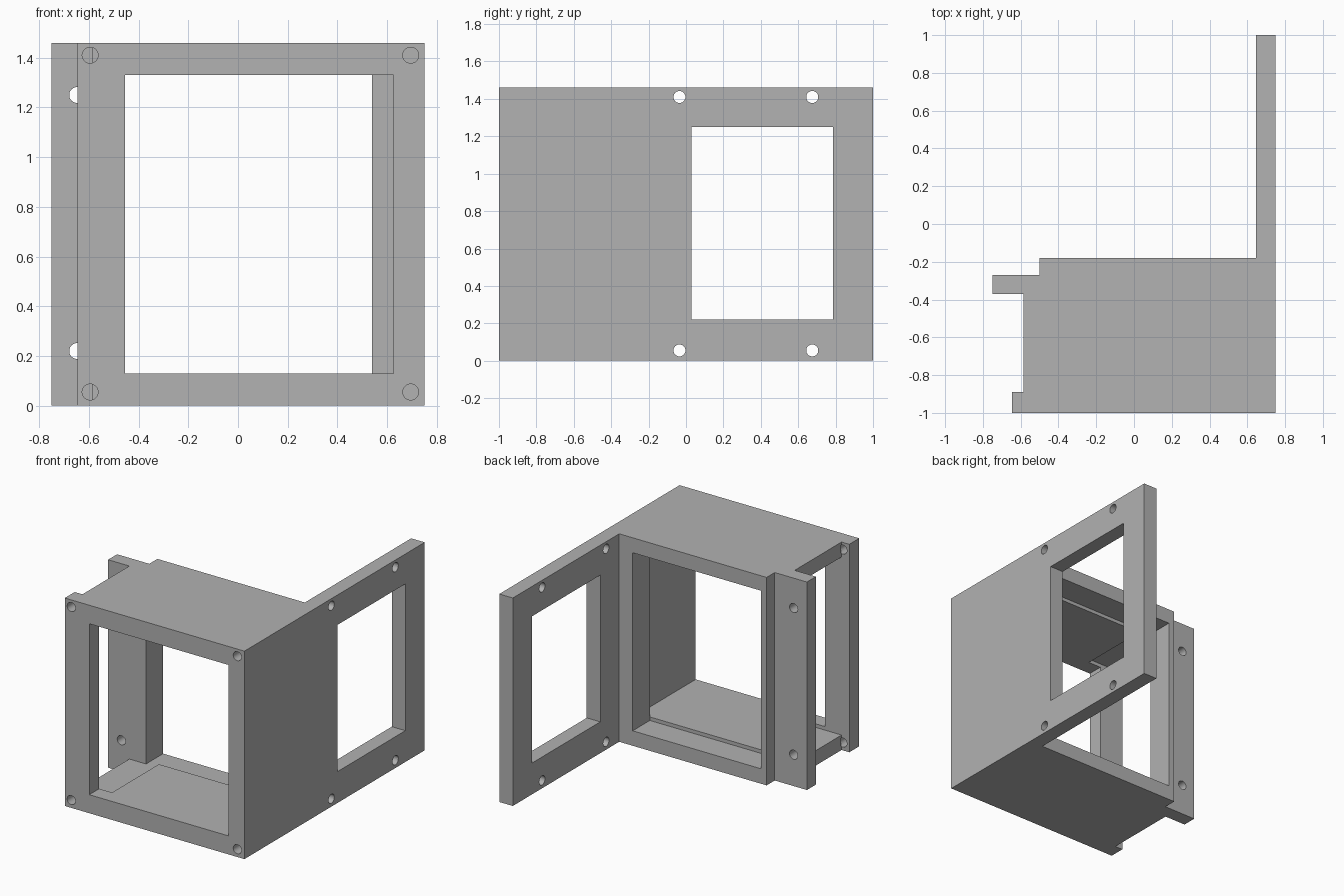
import bpy
import bmesh
from math import pi
from mathutils import Matrix, Vector

if "Cube" in bpy.data.objects:
    bpy.data.objects.remove(bpy.data.objects["Cube"], do_unlink=True)

HEIGHT = 1.46

grey = bpy.data.materials.new("plain grey")
grey.use_nodes = True
grey.diffuse_color = (0.445, 0.445, 0.445, 1)
grey.node_tree.nodes["Principled BSDF"].inputs["Base Color"].default_value = grey.diffuse_color


def make_object(name, bm):
    bmesh.ops.recalc_face_normals(bm, faces=bm.faces)
    mesh = bpy.data.meshes.new(name)
    bm.to_mesh(mesh)
    bm.free()
    mesh.materials.append(grey)
    obj = bpy.data.objects.new(name, mesh)
    bpy.context.collection.objects.link(obj)
    return obj


def cut(target, bm):
    """Subtract a shape from the target and discard the cutter."""
    cutter = make_object("cutter", bm)
    cutter.hide_render = True
    mod = target.modifiers.new("cut", "BOOLEAN")
    mod.operation = "DIFFERENCE"
    mod.solver = "EXACT"
    mod.object = cutter
    bpy.context.view_layer.objects.active = target
    bpy.ops.object.modifier_apply(modifier=mod.name)
    bpy.data.objects.remove(cutter, do_unlink=True)


def cut_box(target, x, y, z):
    low, high = Vector((x[0], y[0], z[0])), Vector((x[1], y[1], z[1]))
    bm = bmesh.new()
    place = Matrix.Translation((low + high) / 2) @ Matrix.Diagonal((*(high - low), 1))
    bmesh.ops.create_cube(bm, size=1, matrix=place)
    cut(target, bm)


def cut_hole(target, centre, axis, length):
    turn = Matrix.Rotation(pi / 2, 4, "Y" if axis == "X" else "X")
    bm = bmesh.new()
    bmesh.ops.create_cone(bm, cap_ends=True, segments=32, radius1=0.032, radius2=0.032,
                          depth=length, matrix=Matrix.Translation(centre) @ turn)
    cut(target, bm)


# Solid bracket: plan outline with long side panel and mounting flange
outline = [(-0.645, -1), (0.75, -1), (0.75, 1), (0.645, 1), (0.645, -0.18), (-0.5, -0.18),
           (-0.5, -0.27), (-0.75, -0.27), (-0.75, -0.37), (-0.585, -0.37),
           (-0.585, -0.89), (-0.645, -0.89)]
bm = bmesh.new()
base = bm.faces.new([bm.verts.new((x, y, 0)) for x, y in outline])
top = bmesh.ops.extrude_face_region(bm, geom=[base])["geom"]
bmesh.ops.translate(bm, vec=(0, 0, HEIGHT),
                    verts=[v for v in top if isinstance(v, bmesh.types.BMVert)])
bracket = make_object("bracket_housing", bm)

# Front window and main cavity, open side, rear opening
rim, thin = 0.13, 0.105
cut_box(bracket, (-0.455, 0.625), (-1.1, -0.37), (rim, HEIGHT - rim))
cut_box(bracket, (-0.8, -0.355), (-0.89, -0.37), (thin, HEIGHT - thin))
cut_box(bracket, (-0.455, 0.54), (-0.37, -0.1), (thin, HEIGHT - thin))

# Window in the side panel
cut_box(bracket, (0.6, 0.8), (0.03, 0.785), (0.22, 1.25))

# Screw holes: front frame, side panel and flange
for z in (0.055, 1.41):
    for x in (-0.595, 0.695):
        cut_hole(bracket, (x, -1, z), "Y", 0.23)
    for y in (-0.035, 0.675):
        cut_hole(bracket, (0.7, y, z), "X", 0.3)
for z in (0.22, 1.25):
    cut_hole(bracket, (-0.647, -0.32, z), "Y", 0.3)

# Smooth hole walls, crisp edges
bpy.ops.object.select_all(action="DESELECT")
bracket.select_set(True)
bpy.context.view_layer.objects.active = bracket
bpy.ops.object.shade_smooth_by_angle(angle=pi / 6)
